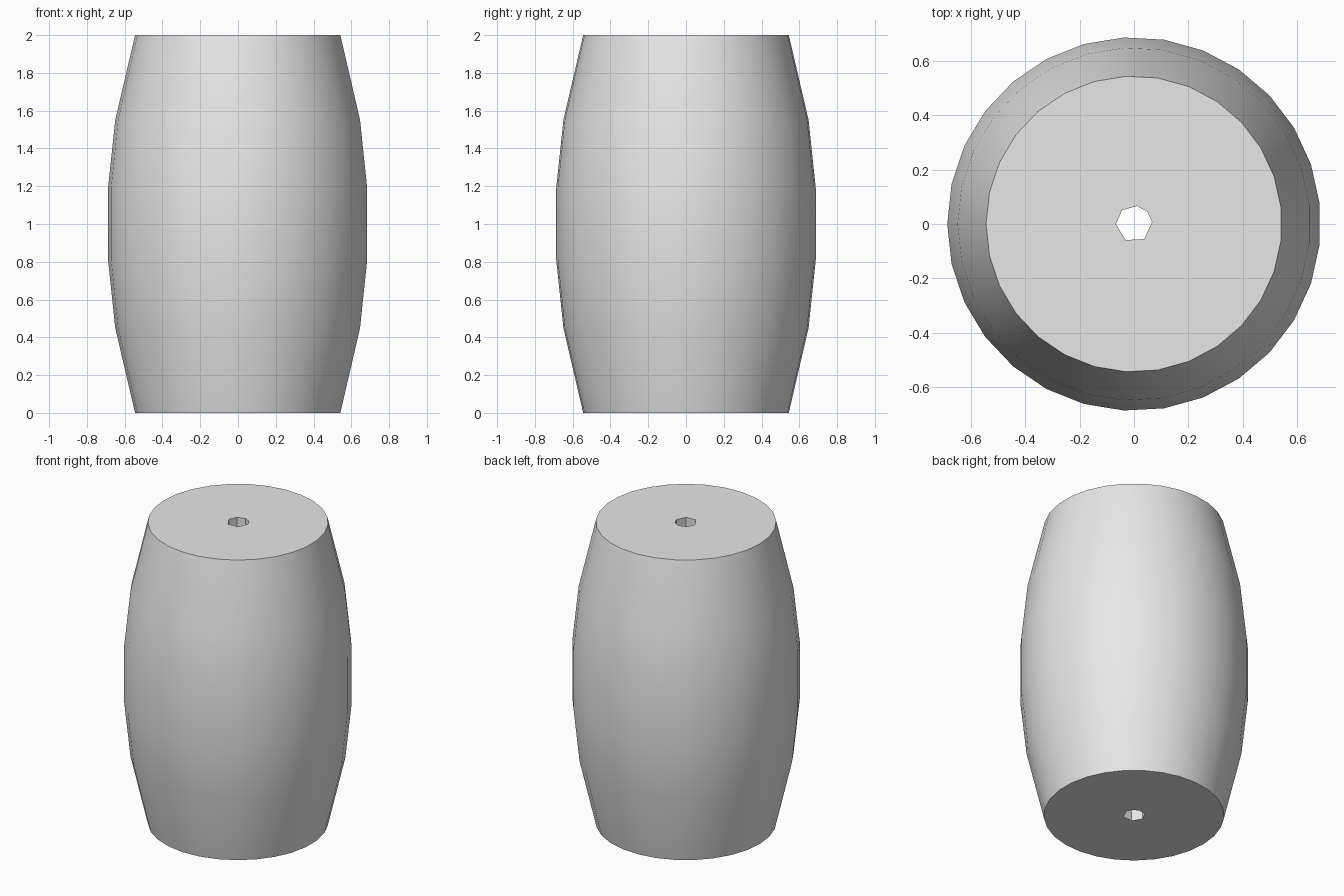
import bpy
import bmesh
from math import pi, cos, sin, radians

if "Cube" in bpy.data.objects:
    bpy.data.objects.remove(bpy.data.objects["Cube"])

SIDES = 29
HOLE_STEPS = (0, 4, 8, 11, 14, 19, 24)   # outer segments the bore corners line up with
PROFILE = [(0.545, 0), (0.65, 0.45), (0.688, 0.81),
           (0.688, 1.19), (0.65, 1.55), (0.545, 2)]


def ring(bm, radius, z, steps):
    """Closed loop of vertices, starting at -x."""
    angles = [pi - 2 * pi * s / SIDES for s in steps]
    return [bm.verts.new((radius * cos(a), radius * sin(a), z)) for a in angles]


def skin(bm, rings):
    """Quads between consecutive rings."""
    for low, high in zip(rings, rings[1:]):
        n = len(low)
        for i in range(n):
            j = (i + 1) % n
            bm.faces.new((low[i], low[j], high[j], high[i]))


def loop_edges(bm, loop):
    return [bm.edges.get((v, loop[i - 1])) for i, v in enumerate(loop)]


bm = bmesh.new()

# Bulging outer wall and narrow bore
wall = [ring(bm, r, z, range(SIDES)) for r, z in PROFILE]
bore = [ring(bm, 0.067, z, HOLE_STEPS) for z in (0, 2)]
skin(bm, wall)
skin(bm, bore)

# Flat pierced ends
for end in (0, -1):
    bmesh.ops.triangle_fill(
        bm, use_beauty=True,
        edges=loop_edges(bm, wall[end]) + loop_edges(bm, bore[end]))
bmesh.ops.recalc_face_normals(bm, faces=bm.faces[:])

mesh = bpy.data.meshes.new("barrel_bead")
bm.to_mesh(mesh)
bm.free()
bead = bpy.data.objects.new("barrel_bead", mesh)
bpy.context.collection.objects.link(bead)

# Plain grey
grey = bpy.data.materials.new("light grey")
grey.use_nodes = True
grey.diffuse_color = (0.8, 0.8, 0.8, 1)
grey.node_tree.nodes["Principled BSDF"].inputs["Base Color"].default_value = (0.8, 0.8, 0.8, 1)
mesh.materials.append(grey)

# Smooth wall, crisp rims
bpy.ops.object.select_all(action="DESELECT")
bead.select_set(True)
bpy.context.view_layer.objects.active = bead
bpy.ops.object.shade_smooth_by_angle(angle=radians(30))
